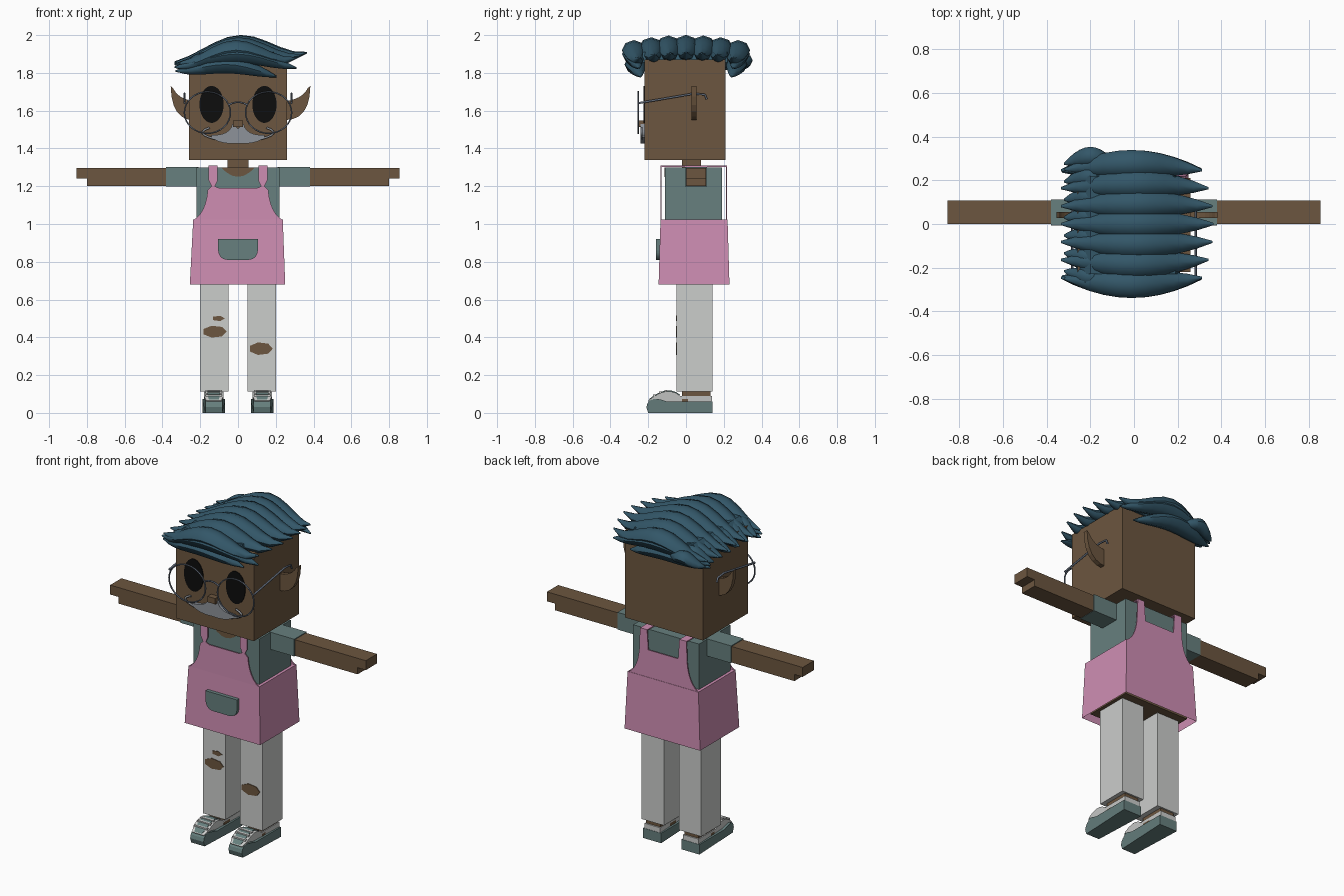
import bpy
import bmesh
import math

default_cube = bpy.data.objects.get("Cube")
if default_cube:
    bpy.data.objects.remove(default_cube, do_unlink=True)


def material(name, red, green, blue):
    mat = bpy.data.materials.new(name)
    mat.use_nodes = True
    colour = (red, green, blue, 1)
    mat.diffuse_color = colour
    mat.node_tree.nodes["Principled BSDF"].inputs["Base Color"].default_value = colour
    return mat


SKIN = material("brown skin", .15, .093, .05)
TEAL = material("grey teal cloth", .135, .215, .21)
PINK = material("pink apron", .62, .27, .45)
WHITE = material("off white cloth", .6, .61, .6)
HAIR = material("dark blue hair", .033, .095, .14)
BLACK = material("black eyes", .004, .004, .004)
GREY = material("grey moustache", .27, .29, .32)
METAL = material("blue grey wire", .12, .145, .19)


def add_object(name, data, mat):
    data.materials.append(mat)
    ob = bpy.data.objects.new(name, data)
    bpy.context.collection.objects.link(ob)
    return ob


def loft(name, rings, mat, caps=True):
    """Skin a list of rings that have equal point counts."""
    bm = bmesh.new()
    loops = [[bm.verts.new(point) for point in ring] for ring in rings]
    for lower, upper in zip(loops, loops[1:]):
        for i in range(len(lower)):
            bm.faces.new((lower[i - 1], lower[i], upper[i], upper[i - 1]))
    if caps:
        bm.faces.new(loops[0])
        bm.faces.new(loops[-1])
    bmesh.ops.recalc_face_normals(bm, faces=bm.faces)
    mesh = bpy.data.meshes.new(name)
    bm.to_mesh(mesh)
    bm.free()
    return add_object(name, mesh, mat)


def rectangle(x, y, z):
    return [(x[0], y[0], z), (x[1], y[0], z), (x[1], y[1], z), (x[0], y[1], z)]


def box(name, x, y, z, mat):
    loft(name, [rectangle(x, y, height) for height in z], mat)


def plate(name, outline, y, mat):
    """Extrude an x-z outline along y."""
    loft(name, [[(x, depth, z) for x, z in outline] for depth in y], mat)


def bend(start, control, end, steps=6):
    """Points along a quadratic curve."""
    points = []
    for i in range(steps + 1):
        t = i / steps
        points.append(tuple((1 - t) ** 2 * a + 2 * t * (1 - t) * b + t * t * c
                            for a, b, c in zip(start, control, end)))
    return points


def mirrored(half):
    return half + [(-x, z) for x, z in reversed(half) if x]


def ellipse(x, z, width, height, sides):
    turns = [math.tau * i / sides for i in range(sides)]
    return [(x + width * math.cos(a), z + height * math.sin(a)) for a in turns]


def wire(name, points, radius, mat, closed=False):
    curve = bpy.data.curves.new(name, "CURVE")
    curve.dimensions = "3D"
    curve.bevel_depth = radius
    curve.bevel_resolution = 1
    spline = curve.splines.new("POLY")
    spline.points.add(len(points) - 1)
    for target, point in zip(spline.points, points):
        target.co = (*point, 1)
    spline.use_cyclic_u = closed
    add_object(name, curve, mat)


def shoe_part(name, centre, half_width, profile, mat):
    """Extrude a side profile across x, narrowing it at the toe."""
    def offset(y):
        return half_width * (.75 if y < -.17 else 1)
    loft(name, [[(centre + side * offset(y), y, z) for y, z in profile]
                for side in (-1, 1)], mat)


def lock(name, x, y, base, rise, flick, size):
    """A tapered hair lock that arches up along x and flicks at its right end."""
    rings = []
    steps = 10
    for i in range(steps + 1):
        t = i / steps
        arch = math.sin(math.pi * t)
        height = base + rise * arch ** 2 + flick * t ** 6
        radius = size * max(arch, .01) ** .8 + .003
        middle = y * (1 + .12 * arch)
        centre_x = x[0] + (x[1] - x[0]) * t
        section = ellipse(middle, height, radius * 1.2, radius, 8)
        rings.append([(centre_x, side, z) for side, z in section])
    ob = loft(name, rings, HAIR)
    bpy.ops.object.select_all(action="DESELECT")
    ob.select_set(True)
    bpy.context.view_layer.objects.active = ob
    bpy.ops.object.shade_smooth_by_angle(angle=math.radians(50))


# Head, neck and body
body_x, body_y = (-.22, .22), (-.11, .19)
box("head", (-.26, .26), (-.22, .21), (1.34, 1.87), SKIN)
box("neck", (-.055, .055), (-.02, .08), (1.28, 1.35), SKIN)
box("shirt_body", body_x, body_y, (.9, 1.3), TEAL)
box("hips", body_x, body_y, (.7, .9), SKIN)
plate("collar_skin", bend((-.09, 1.3), (0, 1.2), (.09, 1.3)), (-.115, -.11), SKIN)

# Apron skirt, bibs and pocket
waist = 1.025
loft("apron_skirt", [rectangle((-.255, .25), (-.145, .23), .68),
                     rectangle((-.237, .237), (-.135, .22), waist),
                     rectangle(body_x, body_y, waist)], PINK, caps=False)
bib_side = bend((.237, 1.02), (.17, 1.06), (.16, 1.18))
strap_top = [(.155, 1.31), (.108, 1.31)]
knot_outer, knot_inner = [(.14, 1.2), (.155, 1.23)], [(.108, 1.23), (.122, 1.2)]
bib_top = [(.1, 1.19)]
plate("apron_front_bib", mirrored(bib_side + knot_outer + strap_top + knot_inner + bib_top),
      (-.135, -.129), PINK)
plate("apron_back_bib", mirrored(bib_side + strap_top + bib_top), (.212, .218), PINK)
pocket_half = bend((.05, .81), (.1, .81), (.105, .86)) + [(.105, .92)]
plate("apron_pocket", mirrored(pocket_half), (-.16, -.135), TEAL)

# Shoe side profiles
sole = [(.14, 0), (-.2, 0)] + bend((-.21, .03), (-.2, .1), (-.1, .06)) + [(.14, .06)]
instep = bend((-.2, .065), (-.1, .15), (-.03, .09))
upper = [(.138, .05), (-.19, .05)] + instep + [(.138, .09)]
tongue = [(y, z + .005) for y, z in instep]

glasses_y = -.253
for side, s in (("left", 1), ("right", -1)):
    # Arms, sleeves and apron straps
    arm_y = (0, .107)
    box(side + "_shoulder_strap", (s * .108, s * .155), (-.135, .218), (1.303, 1.309), PINK)
    box(side + "_sleeve", (s * .21, s * .38), (-.006, .112), (1.198, 1.302), TEAL)
    box(side + "_arm", (s * .37, s * .8), arm_y, (1.2, 1.297), SKIN)
    box(side + "_fingers", (s * .8, s * .855), arm_y, (1.24, 1.297), SKIN)

    # Legs and shoes
    shoe_x = s * .128
    box(side + "_trouser_leg", (s * .05, s * .2), (-.05, .14), (.112, .72), WHITE)
    box(side + "_ankle", (s * .08, s * .175), (-.02, .13), (.05, .115), SKIN)
    shoe_part(side + "_shoe_sole", shoe_x, .06, sole, TEAL)
    shoe_part(side + "_shoe_upper", shoe_x, .052, upper, WHITE)
    shoe_part(side + "_shoe_tongue", shoe_x, .034, tongue, TEAL)
    for y, z in tongue[1:4]:
        box(side + "_shoelace", (shoe_x - .044, shoe_x + .044), (y - .007, y + .007),
            (z - .008, z + .003), WHITE)

    # Eyes and pointed ears
    plate(side + "_eye", ellipse(s * .14, 1.633, .064, .098, 32), (-.225, -.219), BLACK)
    ear = bend((.25, 1.55), (.38, 1.55), (.383, 1.73)) + bend((.37, 1.72), (.34, 1.66), (.25, 1.65))
    reach = s if side == "left" else s * .93
    plate(side + "_ear", [(reach * x, z) for x, z in ear], (.028, .056), SKIN)

    # Glasses
    rim = ellipse(s * .162, 1.59, .122, .11, 32)
    wire(side + "_glasses_rim", [(x, glasses_y, z) for x, z in rim], .0045, METAL, closed=True)
    temple = [(glasses_y, 1.64), (.04, 1.69), (.1, 1.685), (.11, 1.66)]
    wire(side + "_glasses_temple", [(s * .283, y, z) for y, z in temple], .006, METAL)

    # Moustache curl
    curl = bend((.12, 1.45), (.24, 1.48), (.15, 1.51))
    wire(side + "_moustache_curl", [(s * x, -.235, z) for x, z in curl], .006, GREY)

bridge = bend((-.05, 1.63), (0, 1.66), (.05, 1.63))
wire("glasses_bridge", [(x, glasses_y, z) for x, z in bridge], .005, METAL)

# Nose and moustache
box("nose", (-.026, .026), (-.255, -.215), (1.513, 1.548), SKIN)
moustache_half = (bend((0, 1.427), (.1, 1.42), (.14, 1.46))
                  + bend((.14, 1.47), (.04, 1.47), (.03, 1.53)) + [(0, 1.505)])
plate("moustache", mirrored(moustache_half), (-.24, -.218), GREY)

# Trouser rips
plate("right_knee_rip", ellipse(-.125, .43, .065, .032, 7), (-.054, -.048), SKIN)
plate("right_thigh_rip", ellipse(-.105, .5, .035, .015, 5), (-.054, -.048), SKIN)
plate("left_knee_rip", ellipse(.12, .34, .064, .034, 7), (-.054, -.048), SKIN)

# Hair cap, long top locks and a short layer under the left-hand ends
loft("hair_cap", [rectangle((-.265, .21), (-.23, .22), 1.855),
                  rectangle((-.2, .19), (-.23, .22), 1.91)], HAIR)
for i in range(7):
    y = .082 * (i - 3)
    drop = .45 * y * y
    lock("hair_lock", (-.335, .365 - drop * 2), y, 1.857 - drop, .09, .05, .05)
    lock("short_hair_lock", (-.32, -.08), y + .03, 1.825, .04, .06, .034)

# Fringe and nape locks hanging over the front and back edges
for name, s in (("fringe", -1), ("nape", 1)):
    lock(name + "_lower_lock", (-.33, .205), s * .24, 1.81, .035, -.03, .044)
    lock(name + "_upper_lock", (-.32, .31), s * .25, 1.85, .05, -.025, .046)
